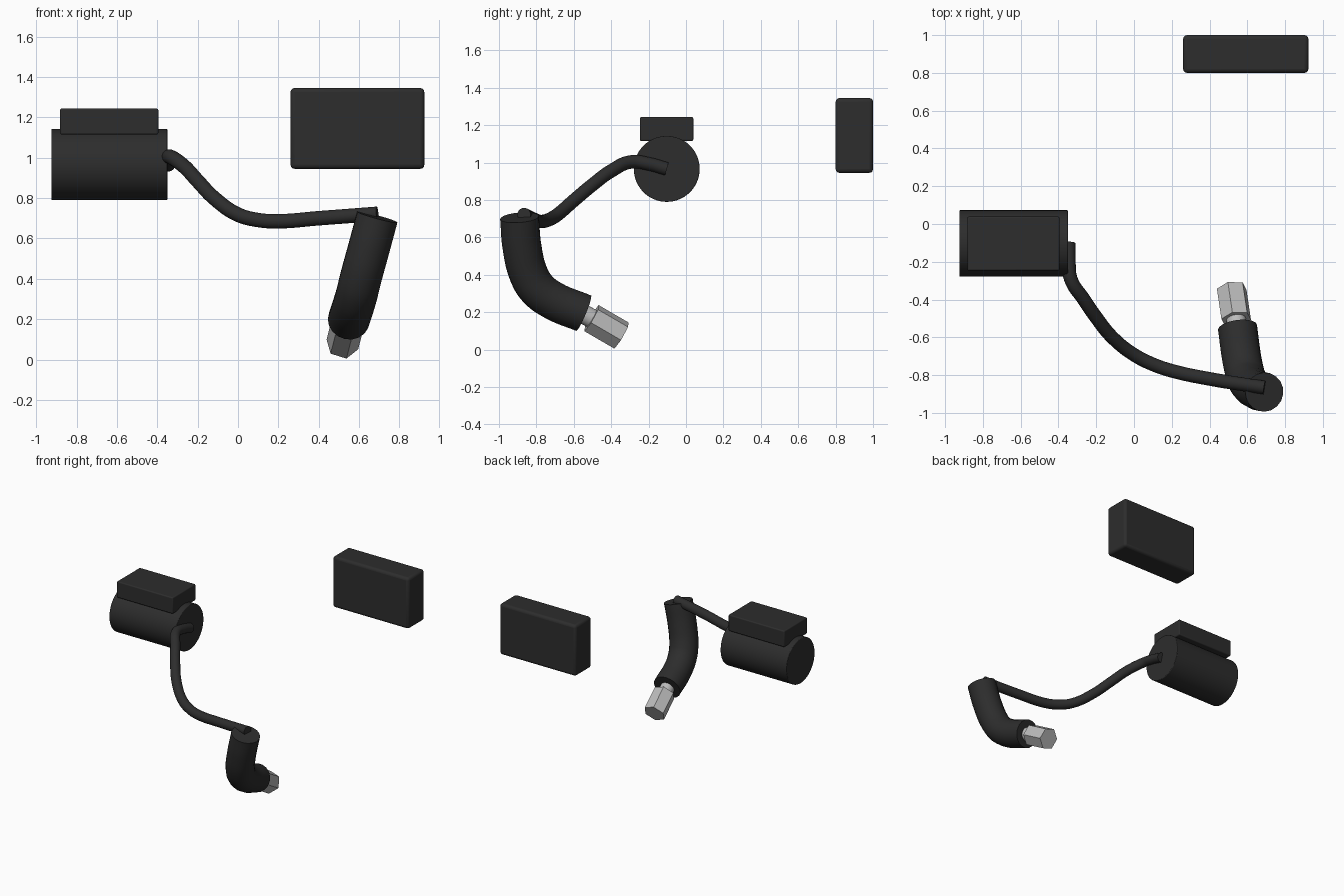
import bpy, bmesh, math
from mathutils import Vector, Matrix

if "Cube" in bpy.data.objects:
    bpy.data.objects.remove(bpy.data.objects["Cube"])


def material(name, v):
    m = bpy.data.materials.new(name)
    m.diffuse_color = (v, v, v, 1)
    m.use_nodes = True
    m.node_tree.nodes["Principled BSDF"].inputs["Base Color"].default_value = m.diffuse_color
    return m


black = material("matte black", 0.026)
steel = material("light steel", 0.5)


def finish(ob, name, mat, bevel=0.0, angle=35):
    ob.name = name
    ob.data.materials.clear()
    ob.data.materials.append(mat)
    bpy.ops.object.select_all(action='DESELECT')
    ob.select_set(True)
    bpy.context.view_layer.objects.active = ob
    bpy.ops.object.shade_smooth_by_angle(angle=math.radians(angle))
    if bevel:
        b = ob.modifiers.new("bevel", 'BEVEL')
        b.width, b.segments = bevel, 3
        b.limit_method = 'ANGLE'
        b.angle_limit = math.radians(40)
    return ob


def box(name, lo, hi, bevel):
    lo, hi = Vector(lo), Vector(hi)
    bpy.ops.mesh.primitive_cube_add(size=1, location=(lo + hi) / 2)
    ob = bpy.context.object
    ob.data.transform(Matrix.Diagonal((*(hi - lo), 1)))
    return finish(ob, name, black, bevel)


def rod(name, a, b, r, sides, mat, bevel=0.0, turn=0.0):
    """Prism from a to b; turn is the angle of the first corner, measured
    from the sideways direction towards up."""
    a, b = Vector(a), Vector(b)
    w = (b - a).normalized()
    up = Vector((0, 0, 1))
    u = up.cross(w).normalized() * -1
    v = (up - w * up.dot(w)).normalized()
    bm = bmesh.new()
    rings = []
    for c in (a, b):
        rings.append([bm.verts.new(c + r * (u * math.cos(t) + v * math.sin(t)))
                      for t in (turn + 2 * math.pi * i / sides for i in range(sides))])
    for i in range(sides):
        j = (i + 1) % sides
        bm.faces.new((rings[0][i], rings[0][j], rings[1][j], rings[1][i]))
    for ring in rings:
        bm.faces.new(ring)
    bmesh.ops.recalc_face_normals(bm, faces=bm.faces)
    me = bpy.data.meshes.new(name)
    bm.to_mesh(me)
    bm.free()
    ob = bpy.data.objects.new(name, me)
    bpy.context.collection.objects.link(ob)
    return finish(ob, name, mat, bevel)


def sweep(name, pts, r):
    cu = bpy.data.curves.new(name, 'CURVE')
    cu.dimensions = '3D'
    cu.bevel_depth, cu.bevel_resolution = r, 7
    cu.use_fill_caps = True
    cu.resolution_u = 8
    sp = cu.splines.new('BEZIER')
    sp.bezier_points.add(len(pts) - 1)
    for bp, p in zip(sp.bezier_points, pts):
        bp.co = p
        bp.handle_left_type = bp.handle_right_type = 'AUTO'
    ob = bpy.data.objects.new(name, cu)
    bpy.context.collection.objects.link(ob)
    bpy.ops.object.select_all(action='DESELECT')
    ob.select_set(True)
    bpy.context.view_layer.objects.active = ob
    bpy.ops.object.convert(target='MESH')
    ob = bpy.context.object
    bm = bmesh.new()
    bm.from_mesh(ob.data)
    bmesh.ops.remove_doubles(bm, verts=bm.verts, dist=1e-5)
    bmesh.ops.recalc_face_normals(bm, faces=bm.faces)
    bm.to_mesh(ob.data)
    bm.free()
    return finish(ob, name, black)


# motor cylinder with its flat cap, and the separate block
rod("motor_body", (-0.925, -0.103, 0.966), (-0.35, -0.103, 0.966), 0.176, 64, black, 0.005)
box("motor_cap", (-0.882, -0.247, 1.115), (-0.395, 0.039, 1.243), 0.008)
box("control_block", (0.26, 0.80, 0.945), (0.923, 1.0, 1.345), 0.02)

# cable from the motor to the handle
sweep("cable", [(-0.346, -0.103, 0.966), (-0.345, -0.2, 0.993), (-0.335, -0.29, 1.004),
                (-0.265, -0.4, 0.955), (-0.2, -0.495, 0.885), (-0.115, -0.6, 0.797),
                (0.0, -0.692, 0.718), (0.1, -0.743, 0.691), (0.2, -0.777, 0.685),
                (0.4, -0.82, 0.70), (0.69, -0.866, 0.722)], 0.036)

# bent handle
sweep("handle", [(0.69, -0.89, 0.706), (0.648, -0.877, 0.55), (0.607, -0.84, 0.40),
                 (0.589, -0.795, 0.326), (0.571, -0.715, 0.265), (0.548, -0.548, 0.195)], 0.104)

# steel neck and hexagonal tip
start, end = Vector((0.541, -0.505, 0.168)), Vector((0.517, -0.345, 0.075))
rod("tip_neck", (0.552, -0.60, 0.217), start + (end - start) * 0.1, 0.052, 32, steel)
rod("hex_tip", start, end, 0.082, 6, steel, 0.0, math.radians(-80))
